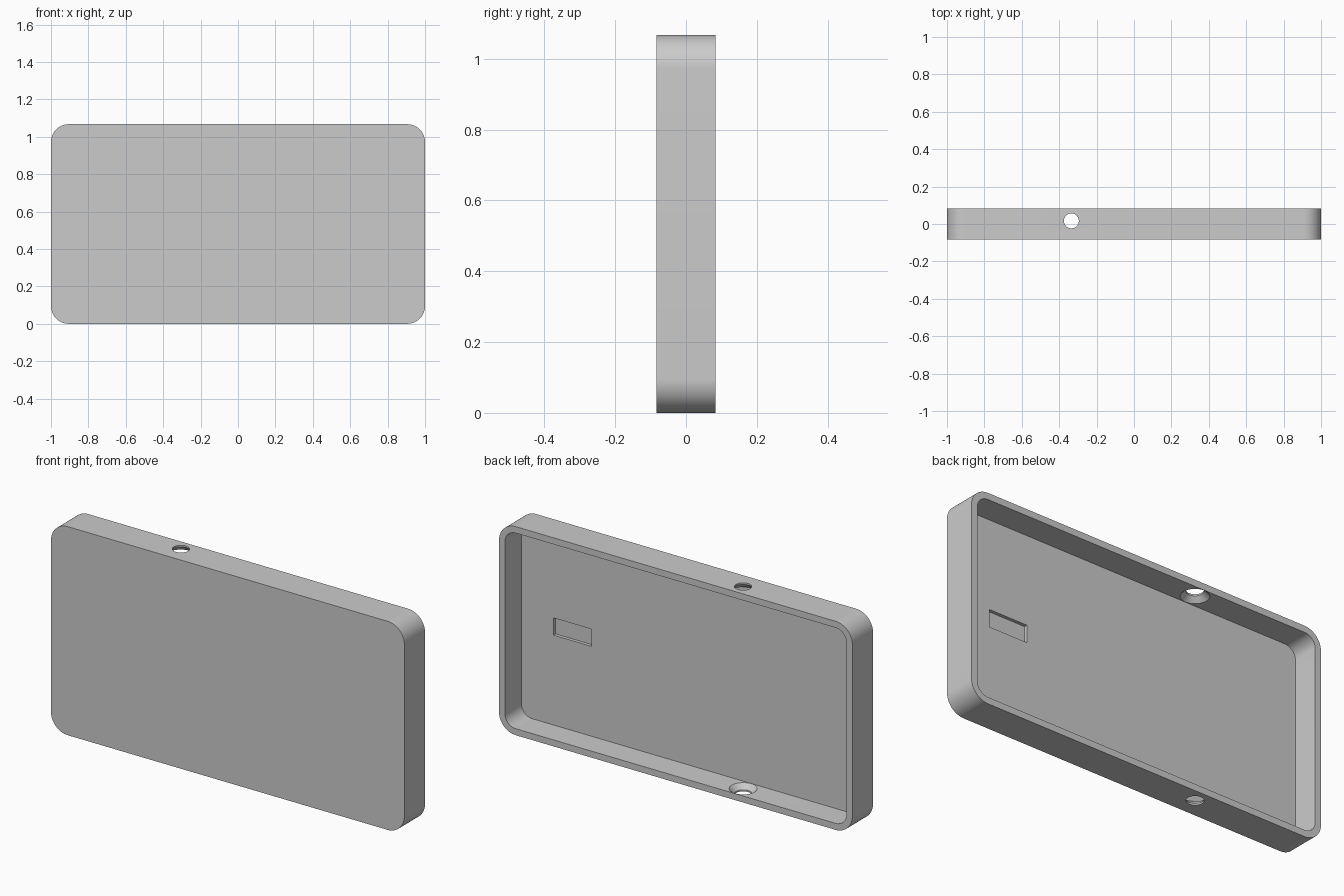
import bpy, bmesh, math

W, H, D = 2.0, 1.067, 0.167      # outer size
WALL = 0.0333                    # wall and floor thickness
RADIUS = 0.095                   # outer corner radius
FRONT, BACK = -D / 2, D / 2
FLOOR = FRONT + WALL

if "Cube" in bpy.data.objects:
    bpy.data.objects.remove(bpy.data.objects["Cube"], do_unlink=True)

grey = bpy.data.materials.new("light_grey")
grey.use_nodes = True
colour = (0.6, 0.6, 0.6, 1)
grey.diffuse_color = colour
grey.node_tree.nodes["Principled BSDF"].inputs["Base Color"].default_value = colour


def finish(name, bm):
    bmesh.ops.recalc_face_normals(bm, faces=bm.faces)
    mesh = bpy.data.meshes.new(name)
    bm.to_mesh(mesh)
    bm.free()
    mesh.materials.append(grey)
    obj = bpy.data.objects.new(name, mesh)
    bpy.context.collection.objects.link(obj)
    return obj


def rounded_slab(name, cx, cz, w, h, r, y0, y1, steps=16):
    """Rounded rectangle in the xz plane, extruded from y0 to y1."""
    bm = bmesh.new()
    ring = []
    for q, (sx, sz) in enumerate([(1, 1), (-1, 1), (-1, -1), (1, -1)]):
        for i in range(steps + 1 if r else 1):
            a = math.pi / 2 * (q + i / steps)
            ring.append(bm.verts.new((cx + sx * (w / 2 - r) + r * math.cos(a), y0,
                                      cz + sz * (h / 2 - r) + r * math.sin(a))))
    face = bm.faces.new(ring)
    grown = bmesh.ops.extrude_face_region(bm, geom=[face])["geom"]
    verts = [v for v in grown if isinstance(v, bmesh.types.BMVert)]
    bmesh.ops.translate(bm, verts=verts, vec=(0, y1 - y0, 0))
    return finish(name, bm)


def lathe(name, profile, x, y, sides=48):
    """Solid of revolution about a vertical axis from (radius, z) points."""
    bm = bmesh.new()
    rings = [[bm.verts.new((x + r * math.cos(math.tau * i / sides),
                            y + r * math.sin(math.tau * i / sides), z))
              for i in range(sides)] for r, z in profile]
    for low, high in zip(rings, rings[1:]):
        for i in range(sides):
            j = (i + 1) % sides
            bm.faces.new((low[i], low[j], high[j], high[i]))
    bm.faces.new(rings[0])
    bm.faces.new(rings[-1])
    return finish(name, bm)


# Outer body with rounded corners
shell = rounded_slab("tray_shell", 0, H / 2, W, H, RADIUS, FRONT, BACK)

# Main cavity, open at the back
cavity = rounded_slab("cavity_cutter", 0, H / 2, W - 2 * WALL, H - 2 * WALL,
                      RADIUS - WALL, FLOOR, BACK + 0.1)

# Shallow rectangular recess in the cavity floor
recess = rounded_slab("recess_cutter", 0.677, 0.537, 0.215, 0.088, 0,
                      FLOOR - 0.0167, FLOOR + 0.02)

# Holes through top and bottom walls, countersunk from the inside
HOLE, SINK = 0.04, 0.065
cone = WALL - (SINK - HOLE)
holes = lathe("hole_cutter",
              [(HOLE, -0.1), (HOLE, cone), (SINK, WALL),
               (SINK, H - WALL), (HOLE, H - cone), (HOLE, H + 0.1)],
              -0.335, (FLOOR + BACK) / 2)

# Cut everything out of the body
bpy.ops.object.select_all(action="DESELECT")
shell.select_set(True)
bpy.context.view_layer.objects.active = shell
for cutter in (cavity, recess, holes):
    cutter.hide_render = True
    mod = shell.modifiers.new(cutter.name, "BOOLEAN")
    mod.operation = "DIFFERENCE"
    mod.solver = "EXACT"
    mod.object = cutter
    bpy.ops.object.modifier_apply(modifier=mod.name)
    bpy.data.objects.remove(cutter, do_unlink=True)

bpy.ops.object.shade_smooth_by_angle(angle=math.radians(30))
